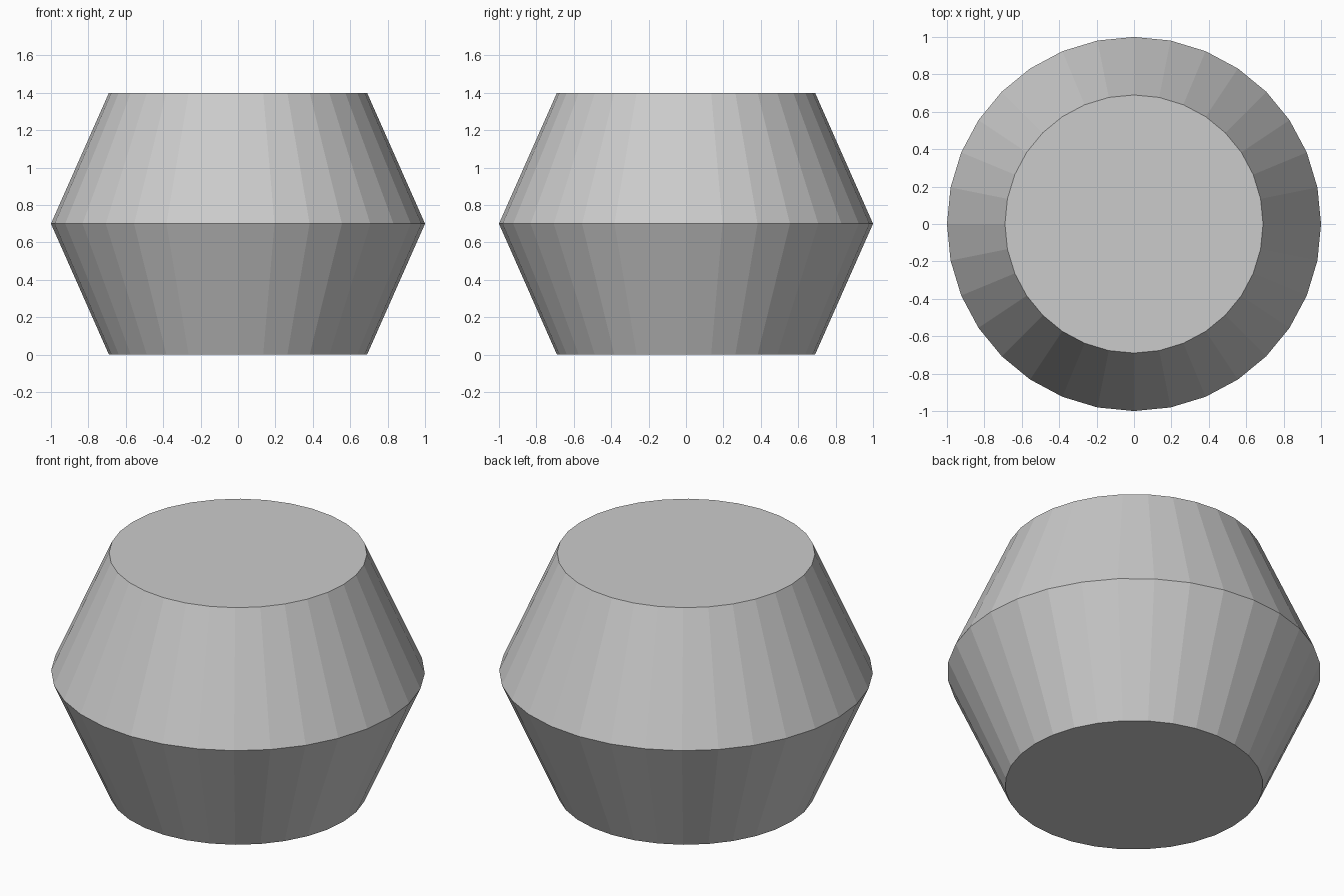
import bpy
import bmesh
from math import cos, sin, tau

if "Cube" in bpy.data.objects:
    bpy.data.objects.remove(bpy.data.objects["Cube"])

SIDES = 32
# (radius, height) from the base, over the wide waist, to the top
PROFILE = [(0.69, 0.0), (1.0, 0.7), (0.69, 1.4)]

bm = bmesh.new()
rings = [[bm.verts.new((r * cos(tau * i / SIDES), r * sin(tau * i / SIDES), z))
          for i in range(SIDES)] for r, z in PROFILE]

# Sloping sides
for low, high in zip(rings, rings[1:]):
    for i in range(SIDES):
        j = (i + 1) % SIDES
        bm.faces.new((low[i], low[j], high[j], high[i]))

# Flat base and top
bm.faces.new(rings[0][::-1])
bm.faces.new(rings[-1])

mesh = bpy.data.meshes.new("double_tapered_drum")
bm.to_mesh(mesh)
bm.free()
drum = bpy.data.objects.new("double_tapered_drum", mesh)
bpy.context.collection.objects.link(drum)
